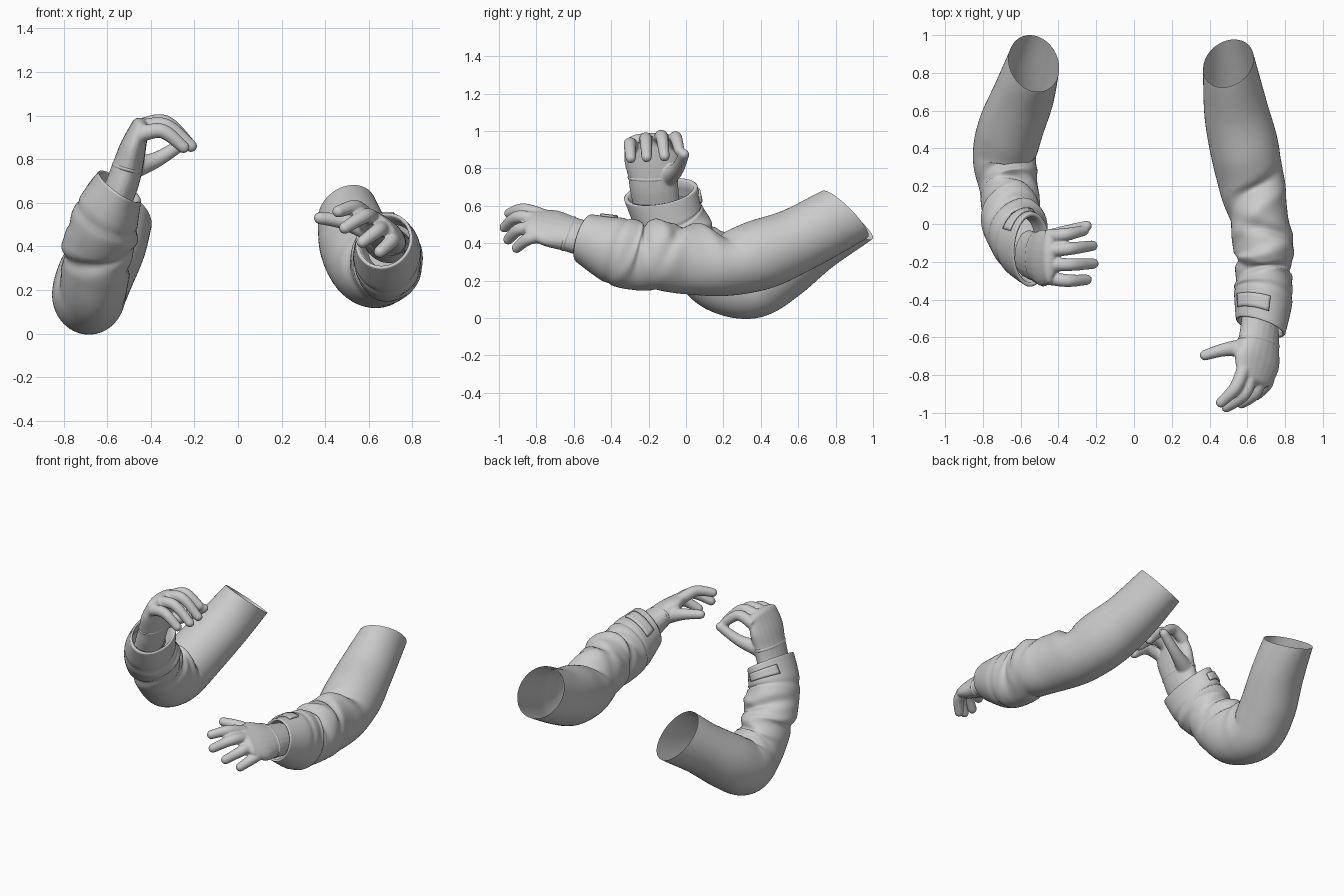
import bpy, bmesh
from math import sin, cos, pi, exp, tau
from mathutils import Vector

cube = bpy.data.objects.get("Cube")
if cube:
    bpy.data.objects.remove(cube)

cloth = bpy.data.materials.new("plain grey")
cloth.use_nodes = True
cloth.diffuse_color = (0.6, 0.6, 0.6, 1)
cloth.node_tree.nodes["Principled BSDF"].inputs["Base Color"].default_value = (0.6, 0.6, 0.6, 1)


def spline(points, u):
    """Smooth curve through rows of numbers, u from 0 to 1."""
    last = len(points) - 1
    f = min(max(u, 0), 1) * last
    i = min(int(f), last - 1)
    t = f - i
    rows = [points[min(max(i + k, 0), last)] for k in (-1, 0, 1, 2)]
    return [b + 0.5 * t * (c - a + t * (2*a - 5*b + 4*c - d + t * (3*(b - c) + d - a)))
            for a, b, c, d in zip(*rows)]


def frame(points, u, across, start=None, end=None):
    """Centre, two half-axis vectors and the tangent of the oval section at u."""
    x, y, z, a, b = spline(points, u)
    ahead, behind = spline(points, u + 0.02), spline(points, u - 0.02)
    t = (Vector(ahead[:3]) - Vector(behind[:3])).normalized()
    if start and u < 0.15:
        t = t.lerp(Vector(start).normalized(), 1 - u / 0.15).normalized()
    if end and u > 0.8:
        t = t.lerp(Vector(end).normalized(), (u - 0.8) / 0.2).normalized()
    side = Vector(across)
    side = (side - t * side.dot(t)).normalized()
    return Vector((x, y, z)), side * a, t.cross(side) * b, t


def make(name, rings, closed=True, caps=False):
    """Skin a list of point rings."""
    bm = bmesh.new()
    vs = [[bm.verts.new(p) for p in ring] for ring in rings]
    n = len(vs[0])
    for r, s in zip(vs, vs[1:]):
        for j in range(n if closed else n - 1):
            k = (j + 1) % n
            bm.faces.new((r[j], r[k], s[k], s[j]))
    if caps:
        bm.faces.new(vs[0])
        bm.faces.new(vs[-1])
    bmesh.ops.recalc_face_normals(bm, faces=bm.faces)
    for f in bm.faces:
        f.smooth = True
    mesh = bpy.data.meshes.new(name)
    bm.to_mesh(mesh)
    bm.free()
    mesh.materials.append(cloth)
    obj = bpy.data.objects.new(name, mesh)
    bpy.context.collection.objects.link(obj)
    return obj


def bump(x, centre, width):
    return exp(-((x - centre) / width) ** 2)


def sleeve(name, points, start, end, folds, tab):
    """Open sleeve with slanting folds, a cuff seam, a rolled hem and a strap."""
    def surface(u, ang, lift=0.0):
        c, a, b, t = frame(points, u, (1, 0, 0), start, end)
        d = a * cos(ang) + b * sin(ang)
        for at, lean, facing, depth, width in folds:
            turn = (ang - facing + pi) % tau - pi
            lift += depth * bump(u, at + lean * turn, width) * bump(turn, 0, 1.3)
        lift -= 0.008 * bump(u, 0.87, 0.012)
        return c + d + d.normalized() * lift

    sides = 56
    angles = [tau * j / sides for j in range(sides)]
    rings = [[surface(i / 90, g) for g in angles] for i in range(91)]
    c, a, b, t = frame(points, 1, (1, 0, 0), start, end)
    for shrink, back in ((0.97, -0.006), (0.88, 0.0), (0.86, 0.05), (0.8, 0.1)):
        rings.append([c + (p - c) * shrink - t * back for p in rings[90]])
    make(name + "_sleeve", rings)
    # strap on the cuff
    lo, hi = tab
    cols = [lo + (hi - lo) * j / 12 for j in range(13)]
    patch = [[surface(0.915 + 0.045 * i / 4, g, 0.005) for g in cols] for i in range(5)]
    strap = make(name + "_cuff_strap", patch, closed=False)
    mod = strap.modifiers.new("thickness", "SOLIDIFY")
    mod.thickness = 0.012
    mod.offset = 0


def limb(points, across, steps=16, sides=20):
    """Closed rounded tube as rings."""
    rings = []
    for i in range(steps + 1):
        c, a, b, t = frame(points, i / steps, across)
        rings.append([c + a * cos(tau * j / sides) + b * sin(tau * j / sides)
                      for j in range(sides)])
    c, a, b, t = frame(points, 1, across)
    for k in (0.35, 0.7, 0.95):
        s, q = (1 - k * k) ** 0.5, min(a.length, b.length) * k
        rings.append([c + t * q + (p - c) * s for p in rings[steps]])
    return rings


def hand(name, palm, across, fingers, thumb):
    """Palm and digits blended into one glove, with a hem at the wrist."""
    parts = [make(name + "_hand", limb(palm, across), caps=True)]
    digits = [(f, (0.037, 0.034, 0.028)) for f in fingers] + [(thumb, (0.052, 0.036, 0.028))]
    for path, radii in digits:
        pts = [(*p, r, r) for p, r in zip(path, radii)]
        parts.append(make(name + "_digit", limb(pts, across), caps=True))
    bm = bmesh.new()
    for p in parts:
        bm.from_mesh(p.data)
    glove = parts[0]
    bm.to_mesh(glove.data)
    bm.free()
    for p in parts[1:]:
        bpy.data.objects.remove(p)
    mod = glove.modifiers.new("blend", "REMESH")
    mod.mode = "VOXEL"
    mod.voxel_size = 0.007
    mod.use_smooth_shade = True
    mod = glove.modifiers.new("soften", "SMOOTH")
    mod.iterations = 5
    # glove hem around the wrist
    rings = []
    for k in range(9):
        c, a, b, t = frame(palm, 0.44 + 0.006 * k, across)
        grow = 0.99 + 0.035 * sin(pi * k / 8)
        rings.append([c + (a * cos(tau * j / 32) + b * sin(tau * j / 32)) * grow
                      for j in range(32)])
    make(name + "_glove_hem", rings)


# Left arm, reaching forward
sleeve("left",
       [(.50, .85, .555, .14, .175), (.54, .60, .42, .17, .175), (.585, .40, .34, .182, .188),
        (.625, .20, .29, .173, .172), (.665, 0, .315, .155, .187), (.69, -.14, .33, .163, .183),
        (.68, -.25, .335, .142, .187), (.685, -.37, .36, .158, .182), (.67, -.54, .425, .138, .135)],
       (.3, -.7, -.7), (-.33, -.95, .3),
       [(.40, .05, 1.9, -.03, .03), (.47, .05, 1.6, .018, .03), (.55, -.05, 1.2, -.025, .025),
        (.66, .05, 1.8, .018, .03), (.73, .04, 1.5, -.03, .025), (.78, -.05, .2, .012, .02),
        (.70, -.04, 3.2, -.02, .025)],
       (1.3, 2.6))
hand("left",
     [(.67, -.46, .41, .105, .08), (.665, -.56, .43, .113, .083), (.66, -.64, .455, .125, .075),
      (.65, -.73, .483, .143, .062), (.635, -.81, .512, .115, .042)],
     (.16, .06, -.14),
     [[(.58, -.77, .55), (.535, -.87, .58), (.46, -.945, .56)],
      [(.62, -.79, .525), (.585, -.90, .54), (.49, -.97, .485)],
      [(.67, -.78, .485), (.645, -.89, .475), (.57, -.95, .42)],
      [(.71, -.75, .44), (.705, -.84, .425), (.65, -.905, .375)]],
     [(.595, -.655, .48), (.48, -.665, .515), (.375, -.695, .53)])

# Right arm, bent upward at the elbow
sleeve("right",
       [(-.53, .85, .535, .14, .185), (-.585, .68, .405, .163, .168), (-.655, .50, .265, .173, .178),
        (-.685, .35, .178, .168, .18), (-.665, .19, .22, .155, .19), (-.645, .07, .325, .157, .178),
        (-.635, -.01, .43, .162, .175), (-.60, -.09, .54, .152, .187), (-.545, -.135, .67, .12, .2)],
       (-.3, -.6, -.8), (.55, -.15, .8),
       [(.42, .04, 1.6, -.02, .03), (.50, .04, 1.4, .02, .025), (.57, -.05, 1.0, -.03, .025),
        (.65, .05, 2.2, .018, .03), (.72, .05, 1.6, -.03, .025), (.78, -.05, .2, .014, .025),
        (.70, .04, 4.2, -.02, .03)],
       (1.3, 2.6))
hand("right",
     [(-.565, -.155, .60, .125, .075), (-.53, -.17, .69, .13, .075), (-.505, -.175, .77, .137, .07),
      (-.48, -.18, .86, .152, .06), (-.45, -.18, .95, .138, .042)],
     (0, 1, 0),
     [[(-.46, -.065, .925), (-.36, -.055, .965), (-.265, -.035, .895)],
      [(-.46, -.14, .945), (-.335, -.13, .97), (-.22, -.115, .865)],
      [(-.46, -.215, .94), (-.335, -.215, .955), (-.215, -.21, .86)],
      [(-.46, -.285, .91), (-.35, -.30, .93), (-.25, -.295, .855)]],
     [(-.48, -.09, .76), (-.37, -.045, .80), (-.25, -.01, .875)])
